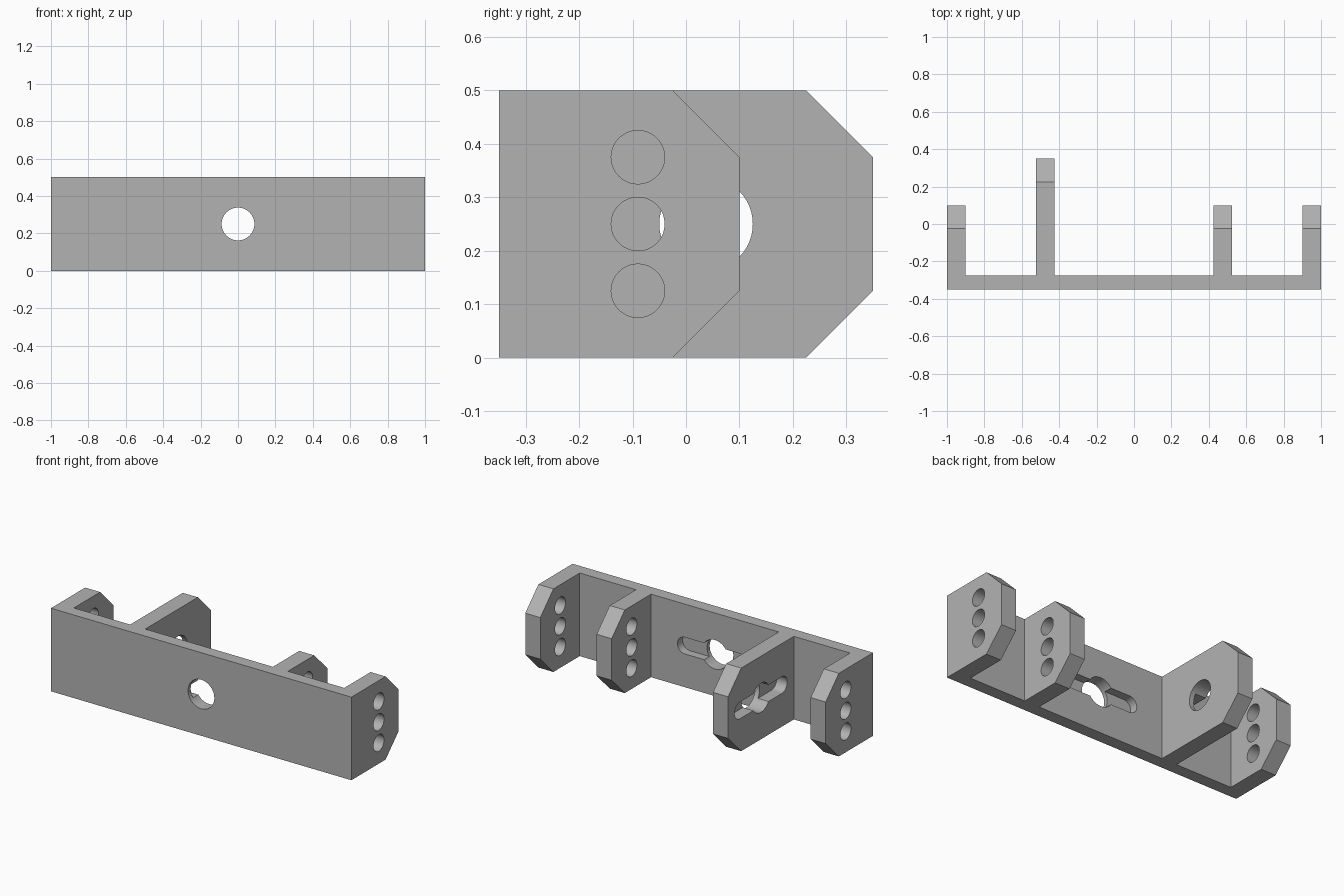
import bpy, bmesh
from math import sin, cos, pi, radians

if "Cube" in bpy.data.objects:
    bpy.data.objects.remove(bpy.data.objects["Cube"], do_unlink=True)

grey = bpy.data.materials.new("plain grey")
grey.use_nodes = True
colour = (0.45, 0.45, 0.45, 1)
grey.diffuse_color = colour
grey.node_tree.nodes["Principled BSDF"].inputs["Base Color"].default_value = colour

HEIGHT, MID = 0.5, 0.25
FRONT, INNER = -0.35, -0.275
CHAMFER = 0.125


def prism(name, outline, axis, low, high):
    """Extrude a (u, z) outline along the x or y axis."""
    bm = bmesh.new()
    place = (lambda u, z: (low, u, z)) if axis == "x" else (lambda u, z: (u, low, z))
    face = bm.faces.new([bm.verts.new(place(u, z)) for u, z in outline])
    depth = high - low
    new = bmesh.ops.extrude_face_region(bm, geom=[face])["geom"]
    bmesh.ops.translate(bm, verts=[v for v in new if isinstance(v, bmesh.types.BMVert)],
                        vec=(depth, 0, 0) if axis == "x" else (0, depth, 0))
    bmesh.ops.recalc_face_normals(bm, faces=bm.faces)
    mesh = bpy.data.meshes.new(name)
    bm.to_mesh(mesh)
    bm.free()
    mesh.materials.append(grey)
    obj = bpy.data.objects.new(name, mesh)
    bpy.context.collection.objects.link(obj)
    return obj


def stadium(u, z, radius, reach=0.0, steps=24):
    """Round outline; reach stretches it sideways into a slot."""
    points = []
    for side in (1, -1):
        for i in range(steps + (1 if reach else 0)):
            a = -pi / 2 + pi * i / steps
            points.append((u + side * (reach + radius * cos(a)), z + side * radius * sin(a)))
    return points


def select_only(obj):
    bpy.ops.object.select_all(action="DESELECT")
    obj.select_set(True)
    bpy.context.view_layer.objects.active = obj


def cut(obj, outline, axis, low, high):
    cutter = prism("cutter", outline, axis, low, high)
    cutter.hide_render = True
    mod = obj.modifiers.new("cut", "BOOLEAN")
    mod.operation, mod.solver, mod.object = "DIFFERENCE", "EXACT", cutter
    select_only(obj)
    bpy.ops.object.modifier_apply(modifier=mod.name)
    bpy.data.objects.remove(cutter, do_unlink=True)


def arm(name, low, high, end):
    """Upright arm with two chamfered corners at its free end."""
    return prism(name, [(INNER, 0), (end - CHAMFER, 0), (end, CHAMFER),
                        (end, HEIGHT - CHAMFER), (end - CHAMFER, HEIGHT),
                        (INNER, HEIGHT)], "x", low, high)


# Long plate: round through hole, with a slot pocket on the inner side
plate = prism("front_plate", [(-1, 0), (1, 0), (1, HEIGHT), (-1, HEIGHT)], "y", FRONT, INNER)
cut(plate, stadium(0, MID, 0.0875), "y", FRONT - 0.1, INNER + 0.1)
cut(plate, stadium(0, MID, 0.05, 0.2), "y", INNER - 0.05, INNER + 0.1)
parts = [plate]

# Short arms, each with a column of three holes
for name, low in (("right_end_arm", -1), ("left_inner_arm", 0.425), ("left_end_arm", 0.9)):
    short = arm(name, low, low + 0.1, 0.1)
    for z in (MID - CHAMFER, MID, MID + CHAMFER):
        cut(short, stadium(-0.09, z, 0.05), "x", low - 0.1, low + 0.2)
    parts.append(short)

# Long arm: round through hole, with a slot pocket on the outer side
long_arm = arm("right_long_arm", -0.525, -0.425, 0.35)
centre = (INNER + 0.35) / 2
cut(long_arm, stadium(centre, MID, 0.0875), "x", -0.6, -0.35)
cut(long_arm, stadium(centre, MID, 0.05, 0.2), "x", -0.6, -0.455)
parts.append(long_arm)

for part in parts:
    select_only(part)
    bpy.ops.object.shade_smooth_by_angle(angle=radians(30))
